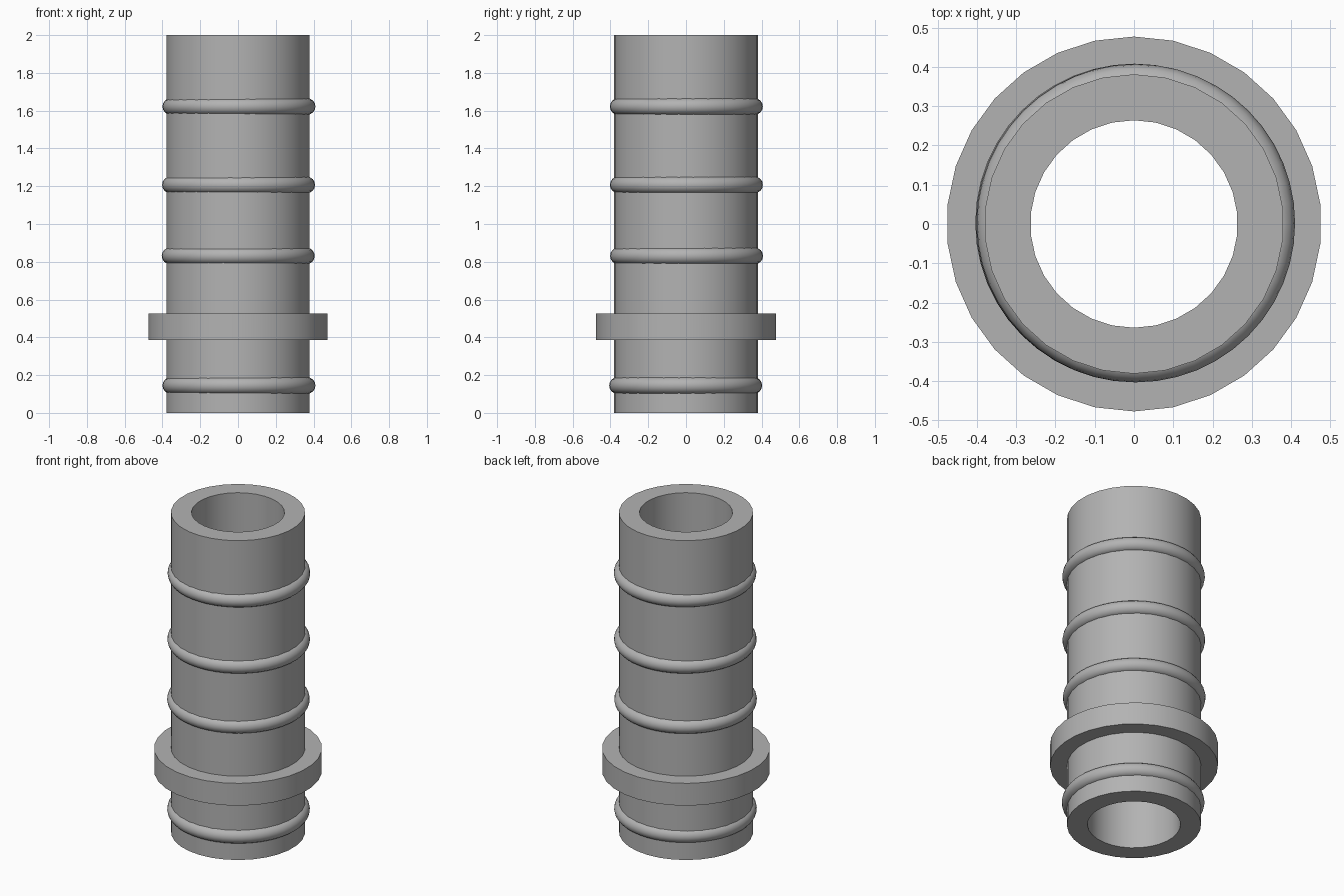
import bpy
import math

cube = bpy.data.objects.get("Cube")
if cube:
    bpy.data.objects.remove(cube, do_unlink=True)

# Single plain grey
GREY = (0.45, 0.45, 0.45, 1.0)
grey = bpy.data.materials.new("plain grey")
grey.use_nodes = True
grey.diffuse_color = GREY
grey.node_tree.nodes["Principled BSDF"].inputs["Base Color"].default_value = GREY

SIDES = 30


def finish(obj, name):
    obj.name = name
    obj.data.materials.append(grey)
    bpy.ops.object.select_all(action='DESELECT')
    obj.select_set(True)
    bpy.context.view_layer.objects.active = obj
    bpy.ops.object.shade_smooth_by_angle(angle=math.radians(30))
    return obj


def tube(name, outer, inner, bottom, top):
    """Hollow cylinder swept from a rectangular wall section."""
    section = [(outer, bottom), (outer, top), (inner, top), (inner, bottom)]
    n = len(section)
    verts, faces = [], []
    for i in range(SIDES):
        a = math.pi / 2 + math.tau * i / SIDES
        verts += [(r * math.cos(a), r * math.sin(a), z) for r, z in section]
        j = (i + 1) % SIDES
        for k in range(n):
            m = (k + 1) % n
            faces.append((i * n + k, j * n + k, j * n + m, i * n + m))
    mesh = bpy.data.meshes.new(name)
    mesh.from_pydata(verts, [], faces)
    obj = bpy.data.objects.new(name, mesh)
    bpy.context.collection.objects.link(obj)
    return finish(obj, name)


# Pipe body and the flange around it
tube("pipe_body", 0.381, 0.264, 0.0, 2.0)
tube("flange", 0.477, 0.36, 0.385, 0.525)

# Rounded sealing rings, each seated slightly off centre
rings = [("lower_ring", 0.005, -0.002, 0.145), ("first_ring", 0.001, 0.003, 0.831),
         ("second_ring", 0.003, 0.002, 1.207), ("third_ring", 0.005, 0.002, 1.622)]
for name, x, y, z in rings:
    bpy.ops.mesh.primitive_torus_add(location=(x, y, z), major_segments=48,
                                     minor_segments=16, major_radius=0.361,
                                     minor_radius=0.044)
    finish(bpy.context.object, name)
